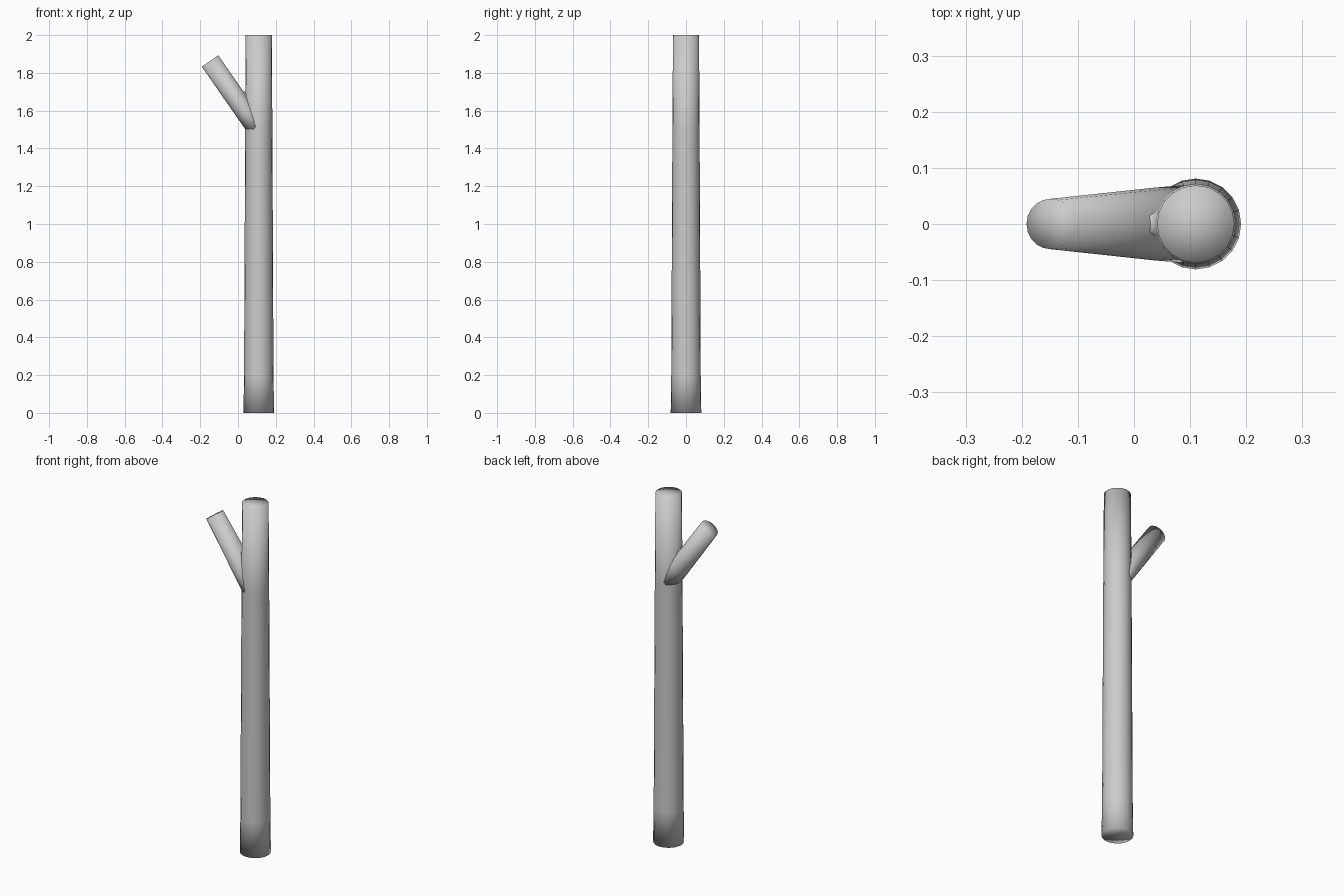
import bpy, bmesh, math
from mathutils import Vector

SIDES = 20
cube = bpy.data.objects.get("Cube")
if cube:
    bpy.data.objects.remove(cube, do_unlink=True)

grey = bpy.data.materials.new("plain_grey")
grey.use_nodes = True
colour = (0.6, 0.6, 0.6, 1)
grey.diffuse_color = colour
grey.node_tree.nodes["Principled BSDF"].inputs["Base Color"].default_value = colour


def limb(name, start, end, steps):
    """Capped tapering tube; steps are (fraction, half width in plane, half depth)."""
    start, end = Vector(start), Vector(end)
    axis = (end - start).normalized()
    depth = Vector((0, 1, 0))
    side = depth.cross(axis)
    bm = bmesh.new()
    rings = []
    for f, w, d in steps:
        centre = start.lerp(end, f)
        angles = [2 * math.pi * i / SIDES for i in range(SIDES)]
        rings.append([bm.verts.new(centre + side * w * math.cos(a) + depth * d * math.sin(a))
                      for a in angles])
    bottom, top = bm.verts.new(start), bm.verts.new(end)
    for i in range(SIDES):
        j = (i + 1) % SIDES
        for low, high in zip(rings, rings[1:]):
            bm.faces.new((low[i], low[j], high[j], high[i]))
        # fans close both ends
        bm.faces.new((bottom, rings[0][j], rings[0][i]))
        bm.faces.new((top, rings[-1][i], rings[-1][j]))
    bmesh.ops.recalc_face_normals(bm, faces=bm.faces)
    for face in bm.faces:
        face.smooth = True
    mesh = bpy.data.meshes.new(name)
    bm.to_mesh(mesh)
    bm.free()
    mesh.materials.append(grey)
    obj = bpy.data.objects.new(name, mesh)
    bpy.context.collection.objects.link(obj)
    return obj


# Trunk: straight, slightly wider at the foot
limb("trunk", (0.11, 0, 0), (0.11, 0, 2),
     [(0, 0.081, 0.081), (0.1, 0.078, 0.078), (0.75, 0.072, 0.072), (1, 0.069, 0.069)])

# Side branch: leaves the trunk as deep as the trunk, narrowing to its tip
limb("branch", (0.1, 0, 1.506), (-0.148, 0, 1.863),
     [(0, 0.052, 0.07), (0.25, 0.053, 0.065), (1, 0.053, 0.045)])

# Small web filling the fork between trunk and branch
limb("fork_web", (0.055, 0, 1.6), (0.03, 0, 1.7),
     [(0, 0.02, 0.045), (0.6, 0.016, 0.03), (1, 0.008, 0.015)])
